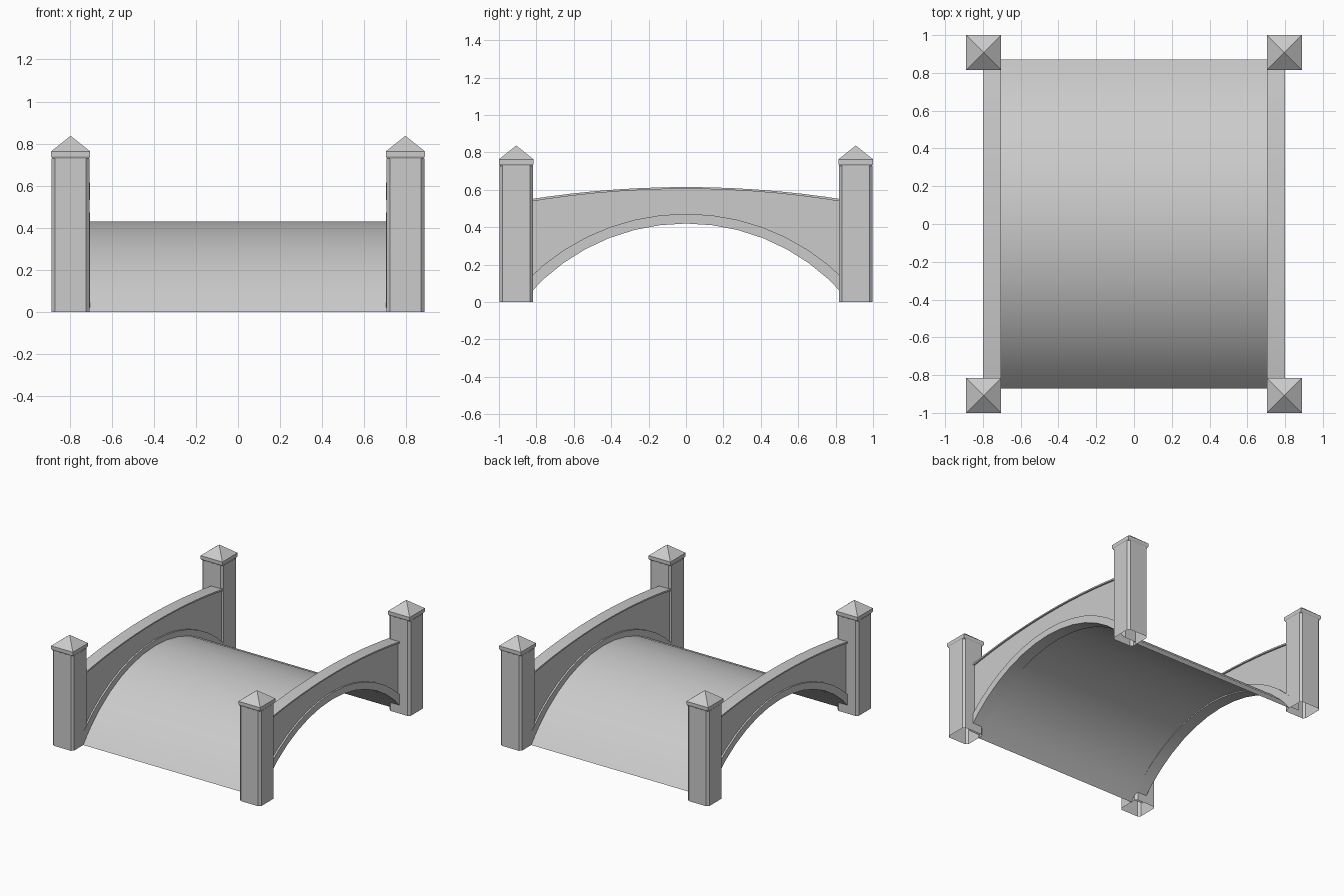
import bpy, bmesh, math

cube = bpy.data.objects.get("Cube")
if cube:
    bpy.data.objects.remove(cube, do_unlink=True)

stone = bpy.data.materials.new("grey stone")
stone.use_nodes = True
GREY = (0.6, 0.6, 0.6, 1)
stone.diffuse_color = GREY
stone.node_tree.nodes["Principled BSDF"].inputs["Base Color"].default_value = GREY

SEGMENTS = 14


def finish(name, bm, smooth=True, closed=True):
    if closed:
        bmesh.ops.recalc_face_normals(bm, faces=bm.faces)
    mesh = bpy.data.meshes.new(name)
    bm.to_mesh(mesh)
    bm.free()
    mesh.materials.append(stone)
    ob = bpy.data.objects.new(name, mesh)
    bpy.context.collection.objects.link(ob)
    if smooth:
        bpy.ops.object.select_all(action='DESELECT')
        ob.select_set(True)
        bpy.context.view_layer.objects.active = ob
        bpy.ops.object.shade_smooth_by_angle(angle=math.radians(30))
    return ob


def arc(crown, y_end, z_end, reach):
    """Points (y, z) of a circle through its crown and a given side point."""
    drop = crown - z_end
    radius = (y_end ** 2 + drop ** 2) / (2 * drop)
    half = math.asin(reach / radius)
    angles = [half * (2 * i / SEGMENTS - 1) for i in range(SEGMENTS + 1)]
    return [(radius * math.sin(a), crown - radius + radius * math.cos(a)) for a in angles]


def arched_beam(name, lower, upper, x0, x1):
    """Closed beam between two arcs."""
    bm = bmesh.new()
    rings = [[bm.verts.new((x, y, z)) for x, (y, z) in
              ((x0, a), (x1, a), (x1, b), (x0, b))] for a, b in zip(lower, upper)]
    for r, s in zip(rings, rings[1:]):
        for k in range(4):
            n = (k + 1) % 4
            bm.faces.new((r[k], r[n], s[n], s[k]))
    bm.faces.new(rings[0])
    bm.faces.new(rings[-1])
    finish(name, bm)


def stacked(name, x, y, levels, chamfer=0.0, apex=None):
    """Square shaft, open below, from (half width, z) levels."""
    bm = bmesh.new()
    rings = []
    for h, z in levels:
        c = h - chamfer
        if chamfer:
            plan = [(c, -h), (h, -c), (h, c), (c, h), (-c, h), (-h, c), (-h, -c), (-c, -h)]
        else:
            plan = [(h, -h), (h, h), (-h, h), (-h, -h)]
        rings.append([bm.verts.new((x + px, y + py, z)) for px, py in plan])
    n = len(rings[0])
    for r, s in zip(rings, rings[1:]):
        for k in range(n):
            bm.faces.new((r[k], r[(k + 1) % n], s[(k + 1) % n], s[k]))
    if apex:
        tip = bm.verts.new((x, y, apex))
        for k in range(n):
            bm.faces.new((rings[-1][k], rings[-1][(k + 1) % n], tip))
        bm.faces.new(list(reversed(rings[0])))
    finish(name, bm, smooth=False, closed=False)


# Arched deck, a thin sheet
bm = bmesh.new()
rows = [[bm.verts.new((x, y, z)) for x in (-0.71, 0.71)]
        for y, z in arc(0.43, 0.87, 0, 0.87)]
for a, b in zip(rows, rows[1:]):
    bm.faces.new((a[0], a[1], b[1], b[0]))
finish("deck", bm, closed=False)

# Parapets: recessed wall, arch rim below and coping on top
REACH = 0.86
rim_low = arc(0.42, 0.815, 0.07, REACH)
rim_high = arc(0.472, 0.815, 0.152, REACH)
cope_low = arc(0.605, 0.815, 0.54, REACH)
cope_high = arc(0.615, 0.815, 0.553, REACH)
for side, sx in (("left", 1), ("right", -1)):
    arched_beam(side + "_arch_rim", rim_low, rim_high, sx * 0.705, sx * 0.8)
    arched_beam(side + "_parapet_wall", rim_high, cope_low, sx * 0.717, sx * 0.788)
    arched_beam(side + "_coping", cope_low, cope_high, sx * 0.705, sx * 0.8)

    # Corner posts with pyramid caps
    for end, sy in (("front", -1), ("back", 1)):
        x, y = sx * 0.796, sy * 0.9075
        stacked(f"{end}_{side}_post", x, y, [(0.09, 0), (0.09, 0.73)], chamfer=0.016)
        stacked(f"{end}_{side}_cap", x, y,
                [(0.086, 0.728), (0.0925, 0.739), (0.0925, 0.763)], apex=0.837)
